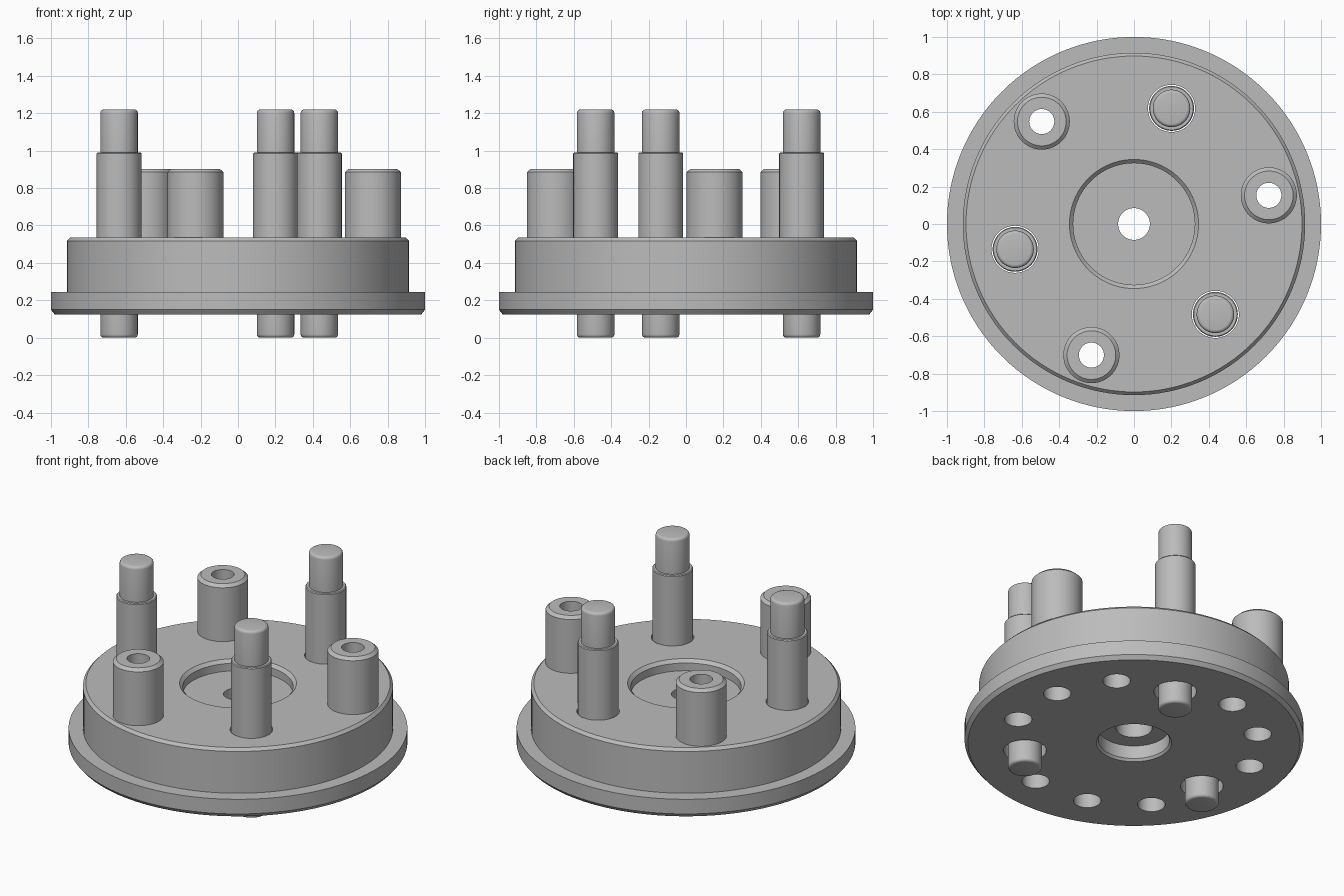
import bpy, bmesh, math

if "Cube" in bpy.data.objects:
    bpy.data.objects.remove(bpy.data.objects["Cube"])

SEG = 96
grey = bpy.data.materials.new("steel grey")
grey.diffuse_color = (0.5, 0.5, 0.5, 1)
grey.use_nodes = True
grey.node_tree.nodes["Principled BSDF"].inputs["Base Color"].default_value = grey.diffuse_color


def lathe(name, profile, loc=(0, 0), seg=SEG):
    """Spin a closed (radius, height) profile around a vertical axis."""
    bm = bmesh.new()
    rings = []
    for r, z in profile:
        if r == 0:
            rings.append([bm.verts.new((0, 0, z))] * seg)
        else:
            rings.append([bm.verts.new((r * math.cos(2 * math.pi * i / seg),
                                        r * math.sin(2 * math.pi * i / seg), z))
                          for i in range(seg)])
    for a, b in zip(rings, rings[1:] + rings[:1]):
        for i in range(seg):
            j = (i + 1) % seg
            corners = list(dict.fromkeys((a[i], a[j], b[j], b[i])))
            if len(corners) > 2:
                bm.faces.new(corners)
    bmesh.ops.recalc_face_normals(bm, faces=bm.faces)
    me = bpy.data.meshes.new(name)
    bm.to_mesh(me)
    bm.free()
    me.materials.append(grey)
    ob = bpy.data.objects.new(name, me)
    ob.location = (loc[0], loc[1], 0)
    bpy.context.collection.objects.link(ob)
    return ob


def polar(r, deg):
    return r * math.cos(math.radians(deg)), r * math.sin(math.radians(deg))


def smooth(ob):
    bpy.ops.object.select_all(action='DESELECT')
    ob.select_set(True)
    bpy.context.view_layer.objects.active = ob
    bpy.ops.object.shade_smooth_by_angle(angle=math.radians(30))


# flanged disc with top recess, stepped bore and bottom counterbore
body = lathe("flanged_disc", [
    (0.107, 0.225), (0.21, 0.225), (0.21, 0.14), (0.222, 0.125),
    (0.98, 0.125), (1.0, 0.15), (1.0, 0.245), (0.915, 0.245),
    (0.915, 0.517), (0.898, 0.535), (0.345, 0.535), (0.325, 0.515),
    (0.325, 0.465), (0.085, 0.465), (0.085, 0.4), (0.107, 0.4)], seg=128)

# ring of twelve holes: pin holes, through holes under bushes, blind holes
PIN_ANGLES = (72, 192, 312)
BUSH_ANGLES = (12, 132, 252)
cutters = []
for deg in range(12, 372, 30):
    if deg in PIN_ANGLES:
        r, ring, top = 0.126, 0.65, 0.7
    else:
        r, ring = 0.081, 0.737
        top = 0.7 if deg in BUSH_ANGLES else 0.4
    cutters.append(lathe("hole_cutter", [(0, 0), (r, 0), (r, top), (0, top)],
                         polar(ring, deg), 48))
for c in cutters:
    c.hide_render = True
    mod = body.modifiers.new("hole", 'BOOLEAN')
    mod.operation = 'DIFFERENCE'
    mod.solver = 'EXACT'
    mod.object = c
bpy.context.view_layer.update()
holed = bpy.data.meshes.new_from_object(
    body.evaluated_get(bpy.context.evaluated_depsgraph_get()))
body.modifiers.clear()
body.data = holed
for c in cutters:
    bpy.data.objects.remove(c)
smooth(body)

# stepped pins with rounded ends
B = 0.018
bottom = [(0.1 - B + B * math.sin(t), B - B * math.cos(t))
          for t in (math.pi / 2 * k / 4 for k in range(5))]
top = [(r, 1.22 - z) for r, z in reversed(bottom)]
for n, deg in enumerate(PIN_ANGLES):
    smooth(lathe(f"stepped_pin_{n + 1}",
                 [(0, 0)] + bottom + [(0.1, 0.2), (0.12, 0.2), (0.12, 0.985), (0.115, 0.99),
                  (0.1, 0.99)] + top + [(0, 1.22)], polar(0.65, deg), 64))

# hollow bushes with chamfered rims
for n, deg in enumerate(BUSH_ANGLES):
    smooth(lathe(f"hollow_bush_{n + 1}",
                 [(0.067, 0.53), (0.15, 0.53), (0.15, 0.885), (0.13, 0.903),
                  (0.067, 0.903)], polar(0.737, deg), 64))
